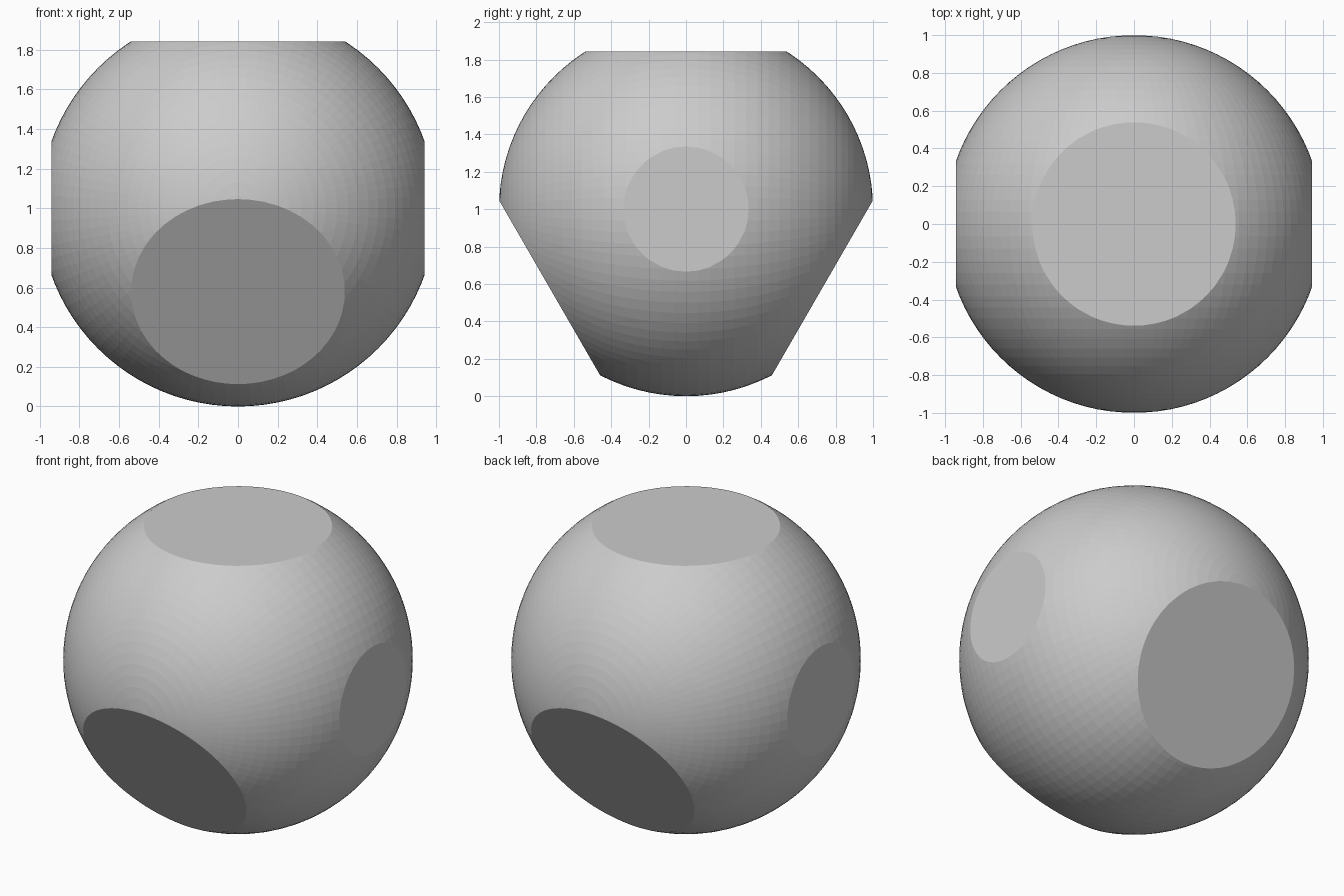
import bpy, bmesh, math
from mathutils import Matrix, Vector

if "Cube" in bpy.data.objects:
    bpy.data.objects.remove(bpy.data.objects["Cube"])

CENTRE = Vector((0, 0, 1))
bm = bmesh.new()

# Faceted ball with its poles on the y axis
bmesh.ops.create_uvsphere(
    bm, u_segments=96, v_segments=48, radius=1.0,
    matrix=Matrix.Translation(CENTRE) @ Matrix.Rotation(math.pi / 2, 4, 'X'))


def slice_flat(normal, dist):
    """Cut off a cap and close it with a flat face."""
    n = Vector(normal).normalized()
    res = bmesh.ops.bisect_plane(
        bm, geom=bm.verts[:] + bm.edges[:] + bm.faces[:], dist=1e-5,
        plane_co=CENTRE + n * dist, plane_no=n, clear_outer=True)
    rim = [e for e in res['geom_cut'] if isinstance(e, bmesh.types.BMEdge)]
    bmesh.ops.contextual_create(bm, geom=rim)


# Three large flats, 120 degrees apart around the x axis
for i in range(3):
    a = math.radians(90 + 120 * i)
    slice_flat((0, math.cos(a), math.sin(a)), 0.842)

# Two small flats on the left and right
for s in (-1, 1):
    slice_flat((s, 0, 0), 0.942)

bmesh.ops.recalc_face_normals(bm, faces=bm.faces[:])
mesh = bpy.data.meshes.new("flattened_ball")
bm.to_mesh(mesh)
bm.free()
bpy.context.collection.objects.link(bpy.data.objects.new("flattened_ball", mesh))
